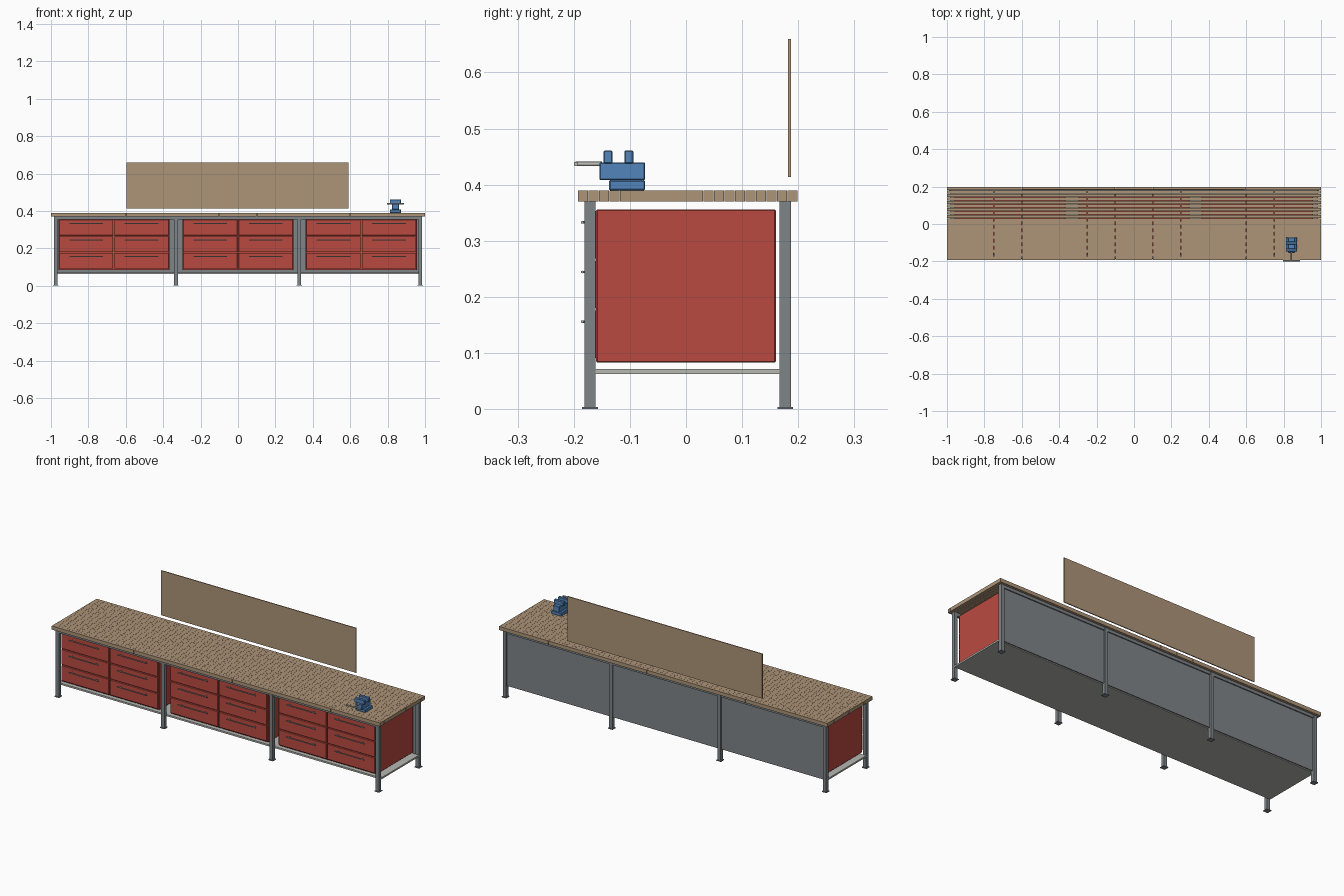
import bpy, bmesh, math
from mathutils import Matrix, Vector

if "Cube" in bpy.data.objects:
    bpy.data.objects.remove(bpy.data.objects["Cube"])


def lin(c):
    c /= 255
    return c / 12.92 if c <= 0.04045 else ((c + 0.055) / 1.055) ** 2.4


def material(name, r, g, b):
    m = bpy.data.materials.new(name)
    m.diffuse_color = (lin(r), lin(g), lin(b), 1)
    m.use_nodes = True
    m.node_tree.nodes["Principled BSDF"].inputs["Base Color"].default_value = m.diffuse_color
    return m


WOOD = material("wood", 173, 148, 120)
RED = material("red_paint", 186, 74, 64)
GREY = material("frame_grey", 127, 133, 137)
STEEL = material("light_steel", 183, 183, 178)
BLUE = material("vise_blue", 83, 133, 187)


def boxes(name, mat, items, bevel=0):
    """One object from boxes given as (x0, x1, y0, y1, z0, z1)."""
    bm = bmesh.new()
    for x0, x1, y0, y1, z0, z1 in items:
        mtx = Matrix.Translation(((x0 + x1) / 2, (y0 + y1) / 2, (z0 + z1) / 2))
        mtx = mtx @ Matrix.Diagonal((x1 - x0, y1 - y0, z1 - z0, 1))
        bmesh.ops.create_cube(bm, size=1, matrix=mtx)
    return finish(name, mat, bm, bevel)


def rods(name, mat, items, segs=12):
    """One object from round rods given as (start, end, radius)."""
    bm = bmesh.new()
    for a, b, r in items:
        a, b = Vector(a), Vector(b)
        d = b - a
        mtx = Matrix.Translation((a + b) / 2) @ d.to_track_quat('Z', 'Y').to_matrix().to_4x4()
        bmesh.ops.create_cone(bm, cap_ends=True, segments=segs, radius1=r, radius2=r,
                              depth=d.length, matrix=mtx)
    ob = finish(name, mat, bm)
    bpy.context.view_layer.objects.active = ob
    ob.select_set(True)
    bpy.ops.object.shade_smooth_by_angle(angle=math.radians(40))
    ob.select_set(False)
    return ob


def finish(name, mat, bm, bevel=0):
    me = bpy.data.meshes.new(name)
    bm.to_mesh(me)
    bm.free()
    me.materials.append(mat)
    ob = bpy.data.objects.new(name, me)
    bpy.context.collection.objects.link(ob)
    if bevel:
        mod = ob.modifiers.new("bevel", 'BEVEL')
        mod.width, mod.segments = bevel, 1
    return ob


# Butcher-block worktop: rows of staggered blocks
ROWS, LENGTH, GAP = 21, 0.1, 0.0003
Y0, Y1 = -0.193, 0.199
pitch = (Y1 - Y0) / ROWS
blocks = []
for r in range(ROWS):
    cuts = [-1.0] + [-1 + LENGTH * (i + (0.5 if r % 2 else 1)) for i in range(20)]
    cuts = [c for c in cuts if c < 0.999] + [1.0]
    for a, b in zip(cuts, cuts[1:]):
        blocks.append((a + (GAP if a > -1 else 0), b - (GAP if b < 1 else 0),
                       Y0 + r * pitch + GAP, Y0 + (r + 1) * pitch - GAP, 0.37, 0.39))
boxes("worktop_blocks", WOOD, blocks)

# Legs with foot plates
LEG_X, LEG_Y = (-0.975, -0.332, 0.328, 0.975), (-0.171, 0.177)
boxes("legs", GREY, [(x - 0.01, x + 0.01, y - 0.01, y + 0.01, 0, 0.37) for x in LEG_X for y in LEG_Y])
boxes("foot_plates", GREY, [(x - 0.014, x + 0.014, y - 0.014, y + 0.014, 0, 0.004)
                            for x in LEG_X for y in LEG_Y])

# Top rails, back panel and lower shelf
boxes("top_rails", GREY, [(-0.975, 0.975, y - 0.008, y + 0.008, 0.354, 0.37) for y in LEG_Y])
boxes("back_panel", GREY, [(-0.975, 0.975, 0.174, 0.179, 0.064, 0.354)])
boxes("lower_shelf", STEEL, [(-0.985, 0.985, -0.162, 0.168, 0.063, 0.072)])

# Drawer cabinets, two columns of three drawers each
for label, cx in (("left", -0.664), ("middle", 0.0), ("right", 0.659)):
    boxes(label + "_cabinet", RED, [(cx - 0.297, cx + 0.297, -0.16, 0.16, 0.083, 0.356)], 0.002)
    fronts, grips = [], []
    for col in (-1, 1):
        x = cx + col * 0.148
        for row in range(3):
            top = 0.353 - row * 0.0885
            fronts.append((x - 0.145, x + 0.145, -0.17, -0.158, top - 0.0845, top))
            z = top - 0.02
            grips.append(((x - 0.09, -0.185, z), (x + 0.09, -0.185, z), 0.0025))
            for s in (-0.075, 0.075):
                grips.append(((x + s, -0.169, z), (x + s, -0.185, z), 0.002))
    boxes(label + "_drawer_fronts", RED, fronts, 0.0015)
    rods(label + "_drawer_handles", STEEL, grips, 8)

# Tool board floating above the back edge
boxes("tool_board", WOOD, [(-0.595, 0.592, 0.182, 0.187, 0.414, 0.66)])

# Bench vise
V = 0.842
boxes("vise_base", BLUE, [(V - 0.03, V + 0.03, -0.137, -0.073, 0.39, 0.408)], 0.002)
boxes("vise_body", BLUE, [(V - 0.019, V + 0.019, -0.154, -0.073, 0.408, 0.44)], 0.002)
boxes("vise_jaws", BLUE, [(V - 0.03, V + 0.03, -0.147, -0.131, 0.438, 0.461),
                          (V - 0.03, V + 0.03, -0.11, -0.094, 0.438, 0.461)], 0.002)
rods("vise_screw", STEEL, [((V, -0.15, 0.437), (V, -0.197, 0.437), 0.004)])
rods("vise_handle", STEEL, [((V - 0.045, -0.196, 0.437), (V + 0.045, -0.196, 0.437), 0.004)])
